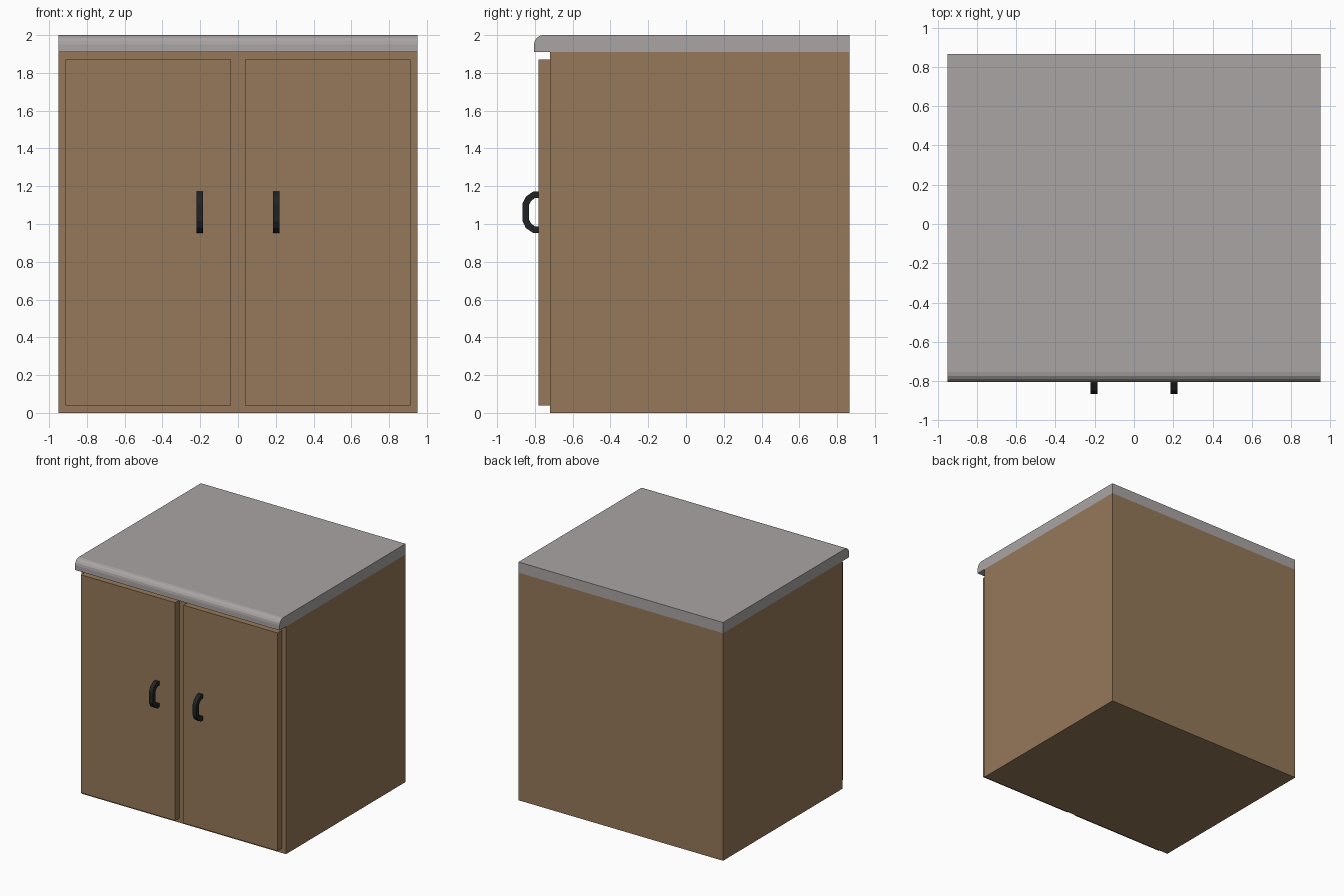
import bpy, bmesh, math

if "Cube" in bpy.data.objects:
    bpy.data.objects.remove(bpy.data.objects["Cube"])


def material(name, rgb):
    m = bpy.data.materials.new(name)
    m.diffuse_color = (*rgb, 1)
    m.use_nodes = True
    m.node_tree.nodes["Principled BSDF"].inputs["Base Color"].default_value = m.diffuse_color
    return m


WOOD = material("brown wood", (0.30, 0.19, 0.10))
STONE = material("grey stone", (0.40, 0.375, 0.37))
METAL = material("black metal", (0.015, 0.016, 0.017))


def extrude_x(name, profile, x0, x1, mat):
    """Extrude a closed (y, z) profile from x0 to x1."""
    bm = bmesh.new()
    face = bm.faces.new([bm.verts.new((x0, y, z)) for y, z in profile])
    ext = bmesh.ops.extrude_face_region(bm, geom=[face])["geom"]
    moved = [v for v in ext if isinstance(v, bmesh.types.BMVert)]
    bmesh.ops.translate(bm, verts=moved, vec=(x1 - x0, 0, 0))
    bmesh.ops.recalc_face_normals(bm, faces=bm.faces)
    mesh = bpy.data.meshes.new(name)
    bm.to_mesh(mesh)
    bm.free()
    mesh.materials.append(mat)
    ob = bpy.data.objects.new(name, mesh)
    bpy.context.collection.objects.link(ob)
    return ob


def rect(y0, y1, z0, z1):
    return [(y0, z0), (y1, z0), (y1, z1), (y0, z1)]


# Cabinet body
extrude_x("cabinet_body", rect(-0.72, 0.865, 0, 1.91), -0.95, 0.95, WOOD)

# Countertop with rounded front upper edge
R = 0.05
arc = [(-0.755 - R * math.sin(a), 1.95 + R * math.cos(a))
       for a in (i * math.pi / 8 for i in range(5))]
extrude_x("countertop", [(-0.805, 1.91), (0.865, 1.91), (0.865, 2.0)] + arc,
          -0.95, 0.95, STONE)

# Bow handle outline: upper half, mirrored about its middle height
MID = 1.062
outer = [(-0.775, 0.109), (-0.81, 0.109), (-0.848, 0.083), (-0.866, 0.045)]
inner = [(-0.775, 0.075), (-0.80, 0.075), (-0.82, 0.06), (-0.832, 0.036)]


def bow(half):
    return [(y, MID + h) for y, h in half] + [(y, MID - h) for y, h in reversed(half)]


handle_profile = bow(outer) + bow(inner)[::-1]

# Doors and handles on both sides
for side, s in (("left", -1), ("right", 1)):
    xs = sorted((s * 0.038, s * 0.913))
    extrude_x(side + "_door", rect(-0.78, -0.72, 0.04, 1.87), *xs, WOOD)
    extrude_x(side + "_handle", handle_profile, s * 0.203 - 0.018, s * 0.203 + 0.018, METAL)
